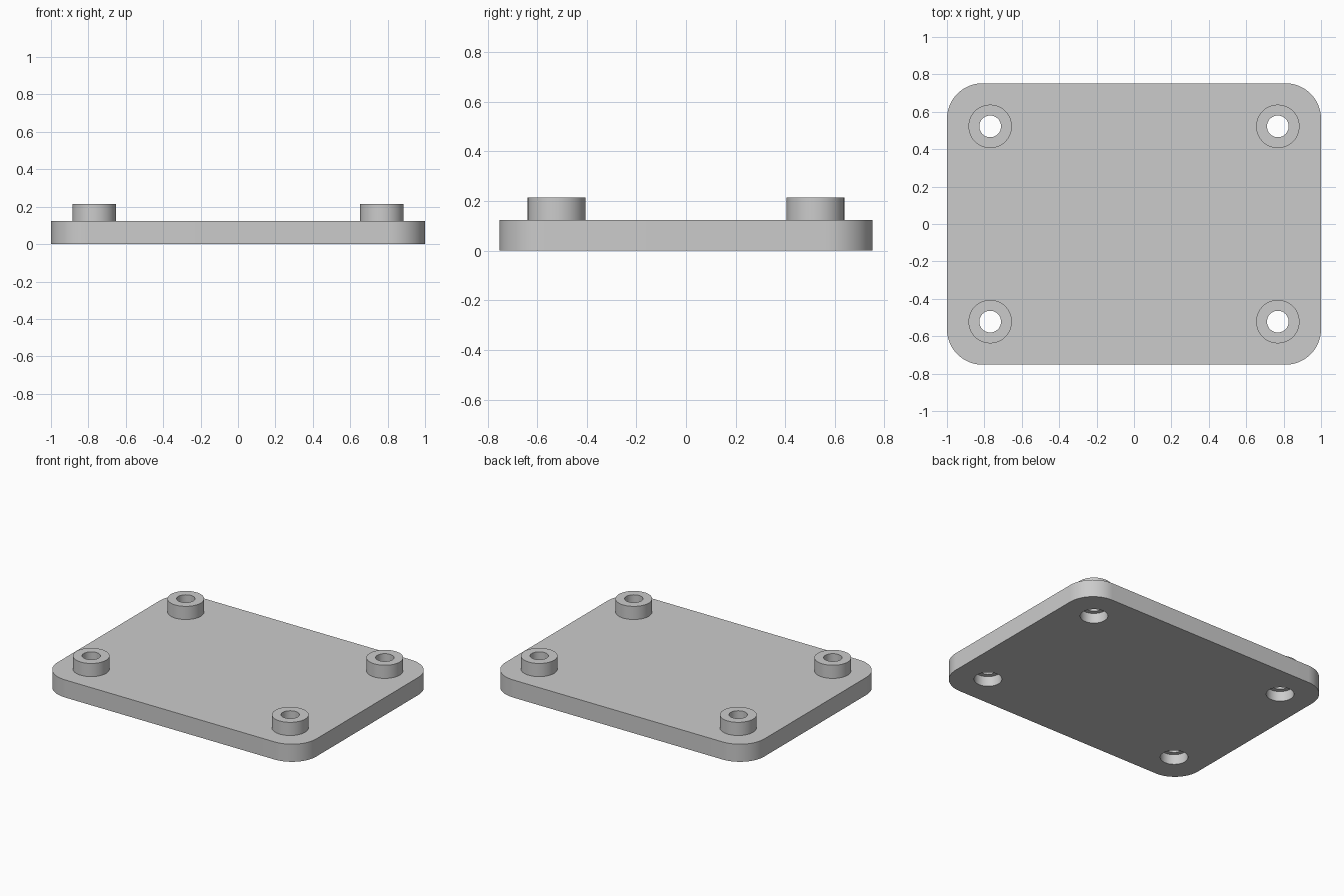
import bpy, bmesh, math

if "Cube" in bpy.data.objects:
    bpy.data.objects.remove(bpy.data.objects["Cube"])

PLATE_TOP, BOSS_TOP, POCKET = 0.123, 0.215, 0.07
HALF_X, HALF_Y, CORNER = 1.0, 0.752, 0.19
BOSS_X, BOSS_Y = 0.769, 0.522
BOSS_R, HOLE_R, POCKET_R = 0.116, 0.058, 0.088

grey = bpy.data.materials.new("plain grey")
grey.diffuse_color = (0.6, 0.6, 0.6, 1)
grey.use_nodes = True
grey.node_tree.nodes["Principled BSDF"].inputs["Base Color"].default_value = grey.diffuse_color


def prism(name, outline, z0, z1):
    """Closed solid from a 2D outline between two heights."""
    bm = bmesh.new()
    face = bm.faces.new([bm.verts.new((x, y, z0)) for x, y in outline])
    top = bmesh.ops.extrude_face_region(bm, geom=[face])["geom"]
    bmesh.ops.translate(bm, vec=(0, 0, z1 - z0),
                        verts=[v for v in top if isinstance(v, bmesh.types.BMVert)])
    bmesh.ops.recalc_face_normals(bm, faces=bm.faces)
    mesh = bpy.data.meshes.new(name)
    bm.to_mesh(mesh)
    bm.free()
    mesh.materials.append(grey)
    obj = bpy.data.objects.new(name, mesh)
    bpy.context.collection.objects.link(obj)
    return obj


def arc(cx, cy, r, start, sweep, n):
    return [(cx + r * math.cos(start + sweep * i / n),
             cy + r * math.sin(start + sweep * i / n)) for i in range(n)]


def circle(cx, cy, r):
    return arc(cx, cy, r, 0, math.tau, 64)


def boolean(target, tool, operation):
    mod = target.modifiers.new(operation.lower(), "BOOLEAN")
    mod.operation, mod.object, mod.solver = operation, tool, "EXACT"
    bpy.context.view_layer.objects.active = target
    bpy.ops.object.modifier_apply(modifier=mod.name)
    bpy.data.objects.remove(tool)


# Rounded rectangular plate
outline = []
for k, (sx, sy) in enumerate([(1, 1), (-1, 1), (-1, -1), (1, -1)]):
    cx, cy = sx * (HALF_X - CORNER), sy * (HALF_Y - CORNER)
    outline += arc(cx, cy, CORNER, k * math.pi / 2, math.pi / 2, 20)
    end = (k + 1) * math.pi / 2
    outline.append((cx + CORNER * math.cos(end), cy + CORNER * math.sin(end)))
plate = prism("mounting_plate", outline, 0, PLATE_TOP)

# Corner bosses, each with a through hole and a wider pocket underneath
for sx in (-1, 1):
    for sy in (-1, 1):
        x, y = sx * BOSS_X, sy * BOSS_Y
        boolean(plate, prism("boss", circle(x, y, BOSS_R), PLATE_TOP - 0.02, BOSS_TOP), "UNION")
        boolean(plate, prism("hole", circle(x, y, HOLE_R), -0.1, BOSS_TOP + 0.1), "DIFFERENCE")
        boolean(plate, prism("pocket", circle(x, y, POCKET_R), -0.1, POCKET), "DIFFERENCE")

# Smooth curved walls, keep edges crisp
bpy.ops.object.select_all(action="DESELECT")
plate.select_set(True)
bpy.context.view_layer.objects.active = plate
bpy.ops.object.shade_smooth_by_angle(angle=math.radians(30))
